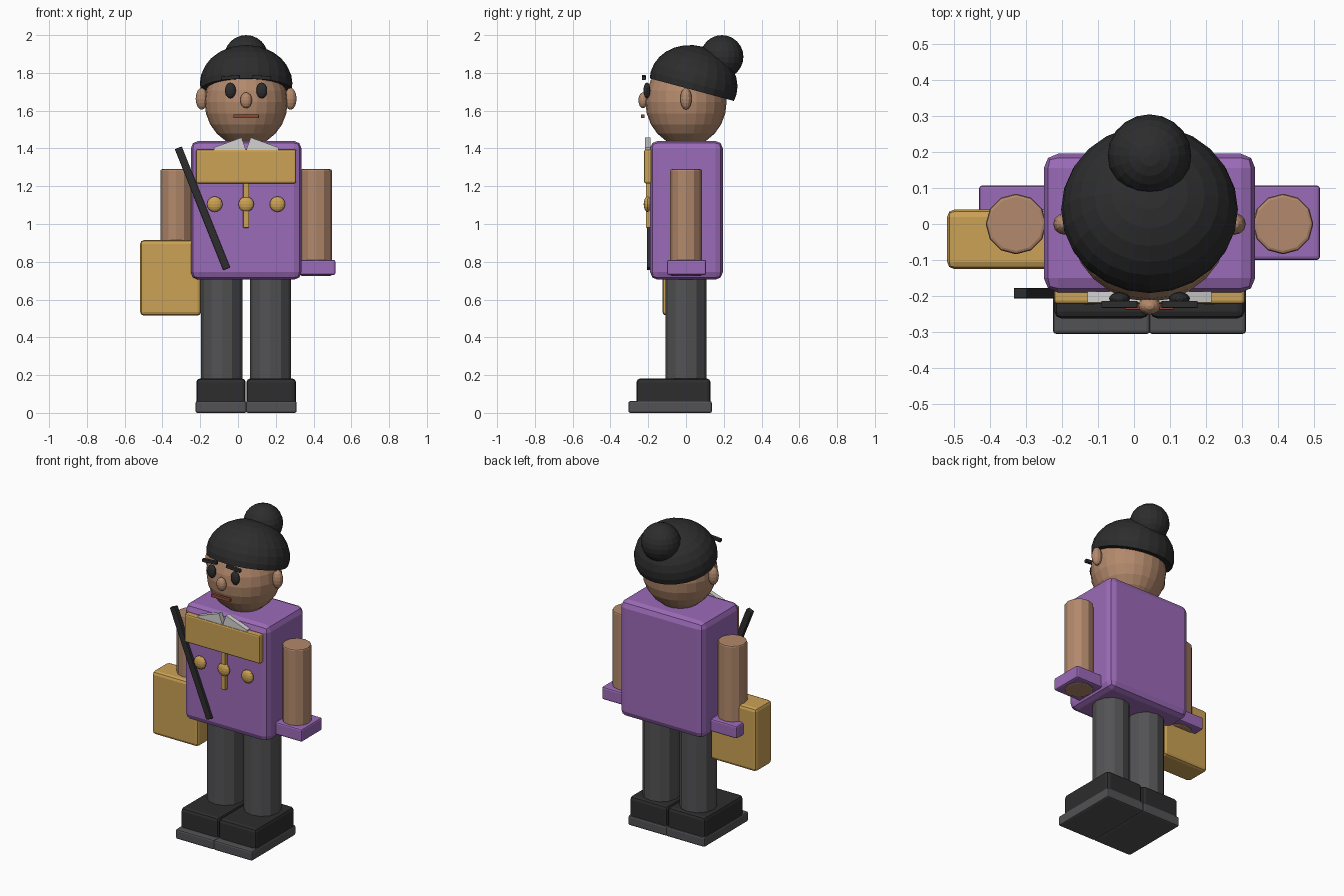
import bpy, bmesh, math
from mathutils import Matrix, Vector

if "Cube" in bpy.data.objects:
    bpy.data.objects.remove(bpy.data.objects["Cube"])

CX = 0.043  # body centre line


def material(name, rgb):
    m = bpy.data.materials.new(name)
    m.diffuse_color = (*rgb, 1)
    m.use_nodes = True
    m.node_tree.nodes["Principled BSDF"].inputs["Base Color"].default_value = m.diffuse_color
    return m


PURPLE = material("purple", (0.33, 0.145, 0.48))
SKIN = material("skin", (0.45, 0.25, 0.15))
GOLD = material("gold", (0.60, 0.36, 0.09))
GREY = material("dark_grey", (0.085, 0.085, 0.09))
BLACK = material("black", (0.026, 0.026, 0.026))
WHITE = material("white", (0.65, 0.65, 0.63))
LIP = material("lip", (0.27, 0.065, 0.04))


def finish(name, bm, mat, bevel=0.0, segments=2):
    bmesh.ops.recalc_face_normals(bm, faces=bm.faces)
    me = bpy.data.meshes.new(name)
    bm.to_mesh(me)
    bm.free()
    me.materials.append(mat)
    ob = bpy.data.objects.new(name, me)
    bpy.context.collection.objects.link(ob)
    if bevel:
        mod = ob.modifiers.new("bevel", 'BEVEL')
        mod.width, mod.segments = bevel, segments
        mod.limit_method, mod.angle_limit = 'ANGLE', math.radians(40)
    return ob


def box(name, x, y, z, mat, bevel=0.008, tilt=0.0):
    """Box from (min, max) ranges, turned about the y axis by tilt degrees."""
    lo, hi = Vector((x[0], y[0], z[0])), Vector((x[1], y[1], z[1]))
    bm = bmesh.new()
    bmesh.ops.create_cube(bm, size=1, matrix=Matrix.Translation((lo + hi) / 2)
                          @ Matrix.Rotation(math.radians(tilt), 4, 'Y')
                          @ Matrix.Diagonal((*(hi - lo), 1)))
    return finish(name, bm, mat, bevel)


def ball(name, centre, radii, mat, seg=24, rings=12):
    bm = bmesh.new()
    bmesh.ops.create_uvsphere(bm, u_segments=seg, v_segments=rings, radius=1,
                              matrix=Matrix.Translation(centre)
                              @ Matrix.Diagonal((*radii, 1)))
    return finish(name, bm, mat)


def post(name, x, radius, z0, z1, mat, sides=12):
    bm = bmesh.new()
    bmesh.ops.create_cone(bm, cap_ends=True, segments=sides, radius1=radius,
                          radius2=radius, depth=z1 - z0,
                          matrix=Matrix.Translation((x, 0, (z0 + z1) / 2)))
    return finish(name, bm, mat, 0.009)


def around(offset, half):
    return offset - half, offset + half


# Torso
box("torso", around(CX, 0.293), (-0.19, 0.195), (0.705, 1.44), PURPLE, 0.04)

# Paired parts
for side, s in (("left", -1), ("right", 1)):
    # limbs
    post(f"{side}_leg", CX + s * 0.129, 0.109, 0.12, 0.73, GREY)
    ax = CX + s * 0.37
    post(f"{side}_arm", ax, 0.084, 0.725, 1.29, SKIN)
    box(f"{side}_cuff", around(ax, 0.103), (-0.1, 0.107), (0.73, 0.81), PURPLE, 0.01)

    # shoes
    fx = CX + s * 0.133
    box(f"{side}_shoe", around(fx, 0.131), (-0.262, 0.13), (0.004, 0.182), BLACK, 0.02)
    box(f"{side}_sole", around(fx, 0.135), (-0.305, 0.137), (0, 0.062), GREY, 0.01)

    # face
    ball(f"{side}_ear", (CX + s * 0.235, 0, 1.663), (0.032, 0.03, 0.058), SKIN, 12, 8)
    ball(f"{side}_eye", (CX + s * 0.083, -0.207, 1.707), (0.029, 0.018, 0.042), BLACK, 16, 8)
    box(f"{side}_eyebrow", around(CX + s * 0.083, 0.05), (-0.233, -0.213),
        (1.765, 1.785), BLACK, 0.003, s * 4)

    # collar flap
    bm = bmesh.new()
    outline = [(0.0, 1.345), (0.0, 1.39), (0.024, 1.458), (0.172, 1.405), (0.16, 1.345)]
    face = bm.faces.new([bm.verts.new((CX + s * px, -0.217, pz)) for px, pz in outline])
    ext = bmesh.ops.extrude_face_region(bm, geom=[face])
    bmesh.ops.translate(bm, vec=(0, 0.03, 0),
                        verts=[v for v in ext["geom"] if isinstance(v, bmesh.types.BMVert)])
    finish(f"{side}_collar", bm, WHITE)

# Head, nose, mouth
ball("head", (CX, 0, 1.645), (0.22, 0.215, 0.235), SKIN)
ball("nose", (CX, -0.227, 1.655), (0.031, 0.025, 0.042), SKIN, 16, 8)
box("mouth", around(CX, 0.067), (-0.238, -0.22), (1.56, 1.58), LIP, 0.002)

# Hair cap: a squashed dome, open part cut off below, leaning backwards
bm = bmesh.new()
bmesh.ops.create_uvsphere(bm, u_segments=24, v_segments=14, radius=1,
                          matrix=Matrix.Diagonal((0.245, 0.235, 0.2, 1)))
bmesh.ops.bisect_plane(bm, geom=bm.verts[:] + bm.edges[:] + bm.faces[:],
                       plane_co=(0, 0, -0.035), plane_no=(0, 0, -1), clear_outer=True)
bmesh.ops.holes_fill(bm, edges=[e for e in bm.edges if e.is_boundary], sides=0)
bm.transform(Matrix.Translation((CX, 0.04, 1.745))
             @ Matrix.Rotation(math.radians(-15), 4, 'X'))
finish("hair", bm, BLACK)
ball("hair_bun", (CX, 0.19, 1.885), (0.116, 0.114, 0.115), BLACK, 20, 12)

# Chest panel, placket and buttons
box("chest_panel", around(CX, 0.265), (-0.222, -0.18), (1.215, 1.395), GOLD, 0.01)
box("placket", around(CX, 0.016), (-0.212, -0.18), (0.98, 1.225), GOLD, 0.004)
for i in (-1, 0, 1):
    ball(f"button_{i + 2}", (CX + i * 0.166, -0.203, 1.105), (0.041, 0.021, 0.041), GOLD, 16, 8)

# Diagonal strap and bag
box("strap", around(-0.188, 0.02), (-0.207, -0.177), (0.738, 1.428), BLACK, 0.004, -21.8)
box("bag", (-0.518, -0.195), (-0.125, 0.04), (0.515, 0.915), GOLD, 0.02)
